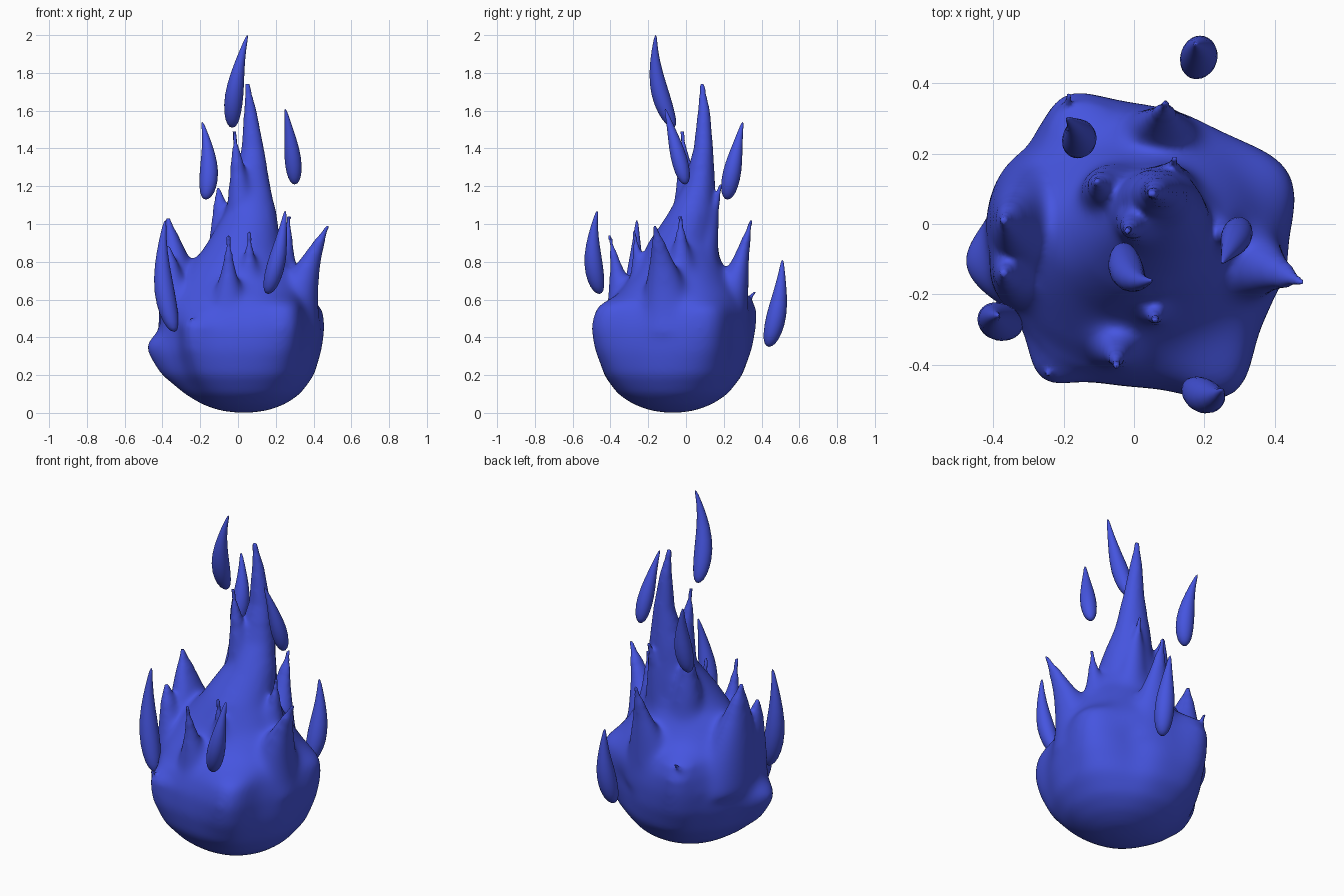
import bpy, bmesh, math
from mathutils import Vector

if "Cube" in bpy.data.objects:
    bpy.data.objects.remove(bpy.data.objects["Cube"])

blue = bpy.data.materials.new("flame_blue")
blue.diffuse_color = (0.06, 0.09, 0.74, 1)
blue.use_nodes = True
blue.node_tree.nodes["Principled BSDF"].inputs["Base Color"].default_value = blue.diffuse_color


def loft(bm, rings, sides=24, bulge=lambda a, z: 0):
    """Closed stack of horizontal ellipses (x, y, z, rx, ry), optionally bulged by angle and height."""
    loops = []
    for x, y, z, rx, ry in rings:
        loop = []
        for i in range(sides):
            a = 2 * math.pi * i / sides
            b = bulge(a, z)
            loop.append(bm.verts.new((x + (rx + b) * math.cos(a), y + (ry + b) * math.sin(a), z)))
        loops.append(loop)
    for a, b in zip(loops, loops[1:]):
        for i in range(sides):
            j = (i + 1) % sides
            bm.faces.new((a[i], a[j], b[j], b[i]))
    bm.faces.new(loops[0][::-1])
    bm.faces.new(loops[-1])


def subdivide(rings, n=5):
    """Linear in-between rings."""
    out = [rings[0]]
    for a, b in zip(rings, rings[1:]):
        out += [tuple(p + (q - p) * k / n for p, q in zip(a, b)) for k in range(1, n + 1)]
    return out


def make_object(name, bm):
    mesh = bpy.data.meshes.new(name)
    bm.to_mesh(mesh)
    bm.free()
    for p in mesh.polygons:
        p.use_smooth = True
    mesh.materials.append(blue)
    ob = bpy.data.objects.new(name, mesh)
    bpy.context.collection.objects.link(ob)
    return ob


tips = []


def tongue(bm, root, tip, rx, ry, curl=1.5, taper=0.95):
    """Tapering flame tongue; curl > 1 flicks outward near the tip."""
    n, rings = 18, []
    for k in range(n + 1):
        t = k / n
        h = t ** curl
        s = (1 - t) ** taper
        rings.append((root[0] + (tip[0] - root[0]) * h, root[1] + (tip[1] - root[1]) * h,
                      root[2] + (tip[2] - root[2]) * t, max(rx * s, .011), max(ry * s, .011)))
    loft(bm, rings)
    tips.append(Vector(tip))


# bowl bulges: angle, amount, angular width, peak height
BULGES = [(-59, .115, 16, .56), (25, .07, 18, .54), (186, .085, 15, .36), (236, .06, 11, .46),
          (115, .08, 15, .6), (60, -.03, 14, .4), (212, -.02, 9, .4)]


def bowl_bulge(a, z):
    total = 0
    for deg, amp, width, peak in BULGES:
        d = (math.degrees(a) - deg + 180) % 360 - 180
        u = min(z / peak, 1)
        v = u * u * (3 - 2 * u) if z < peak else math.exp(-((z - peak) / .06) ** 2)
        total += amp * v * math.exp(-(d / width) ** 2)
    return total


bm = bmesh.new()

# rounded bowl with soft rim lobes
loft(bm, subdivide([
    (.03, -.07, .0, .04, .04), (.03, -.07, .012, .13, .12), (.03, -.07, .045, .22, .21),
    (.03, -.07, .1, .30, .292), (.02, -.068, .2, .38, .366), (.01, -.065, .33, .415, .398),
    (.01, -.06, .45, .418, .4), (.01, -.05, .54, .405, .38), (.01, -.04, .61, .38, .34),
    (.01, -.03, .72, .315, .26), (.01, -.02, .82, .24, .2)]), 90, bowl_bulge)

# main flame column
loft(bm, [(.02, -.02, .5, .36, .3), (.01, -.04, .75, .28, .23), (.03, -.02, .9, .195, .18),
          (.065, .03, 1.05, .14, .13), (.07, .07, 1.2, .103, .085), (.078, .092, 1.4, .06, .052),
          (.065, .095, 1.6, .034, .033), (.05, .085, 1.745, .011, .011)])
tips.append(Vector((.05, .085, 1.75)))

# tongues: upper, around the column
tongue(bm, (.03, .02, .95), (-.02, -.02, 1.49), .1, .1, 1.0, .9)
tongue(bm, (-.03, .06, .7), (-.105, .12, 1.19), .14, .13, 1.0, .75)
tongue(bm, (.09, .08, .75), (.115, .185, 1.21), .12, .1, 1.3)

# tongues: ring around the rim, clockwise from the left
tongue(bm, (-.24, -.01, .4), (-.37, .01, 1.03), .18, .25, .9, .8)
tongue(bm, (-.29, -.12, .4), (-.37, -.14, .88), .12, .15, .9, .65)
tongue(bm, (-.2, .22, .45), (-.185, .365, .64), .1, .09, 1.2)
tongue(bm, (.06, .19, .4), (.09, .345, 1.02), .19, .14, 1.1)
tongue(bm, (.23, -.02, .5), (.27, -.03, 1.04), .13, .14, 1.2)
tongue(bm, (.28, -.09, .42), (.475, -.165, .99), .165, .18, 1.7, .85)
tongue(bm, (.06, -.2, .45), (.06, -.275, .96), .14, .14, 1.0, 1.1)
tongue(bm, (-.05, -.29, .42), (-.05, -.405, .94), .14, .14, 1.0, 1.1)
tongue(bm, (-.2, -.33, .34), (-.243, -.425, .5), .09, .09, 1.0)

# fuse everything into one skin
ob = make_object("flame_body", bm)
rm = ob.modifiers.new("fuse", 'REMESH')
rm.mode = 'VOXEL'
rm.voxel_size = 0.01
bpy.context.view_layer.update()
fused = bpy.data.meshes.new_from_object(ob.evaluated_get(bpy.context.evaluated_depsgraph_get()))
bpy.data.objects.remove(ob)

# melt the joints while keeping the tips sharp
bm = bmesh.new()
bm.from_mesh(fused)


def soften(keep, steps, top=3):
    verts = [v for v in bm.verts if v.co.z < top and min((v.co - t).length for t in tips) > keep]
    for _ in range(steps):
        bmesh.ops.smooth_vert(bm, verts=verts, factor=0.5,
                              use_axis_x=True, use_axis_y=True, use_axis_z=True)


soften(.17, 25, .9)
soften(.12, 20, 1.3)
soften(.05, 6)
soften(0, 1)
make_object("flame_body", bm)

# floating droplets: bottom, tip, radius, sideways bow
SHAPE = [(0, .03), (.01, .3), (.04, .55), (.09, .76), (.16, .91), (.25, 1), (.36, 1), (.48, .9),
         (.6, .73), (.72, .54), (.84, .35), (.94, .2), (.98, .12), (1, .02)]
drops = [
    ((-.03, -.07, 1.51), (.05, -.16, 2.0), .048, (-.02, -.035)),
    ((-.17, .22, 1.13), (-.19, .30, 1.54), .048, (.025, -.005)),
    ((.30, -.005, 1.21), (.25, -.11, 1.61), .043, (.008, .005)),
    ((.16, -.46, .63), (.25, -.47, 1.07), .048, (.01, -.028)),
    ((-.34, -.29, .43), (-.385, -.26, 1.02), .053, (-.035, .005)),
    ((.17, .44, .35), (.175, .51, .81), .052, (.015, .014)),
]
for n, (lo, hi, r, bow) in enumerate(drops):
    bm = bmesh.new()
    loft(bm, [(lo[0] + (hi[0] - lo[0]) * t + bow[0] * 4 * t * (1 - t),
               lo[1] + (hi[1] - lo[1]) * t + bow[1] * 4 * t * (1 - t),
               lo[2] + (hi[2] - lo[2]) * t, r * s, r * s) for t, s in SHAPE])
    make_object(f"flame_drop_{n + 1}", bm)
